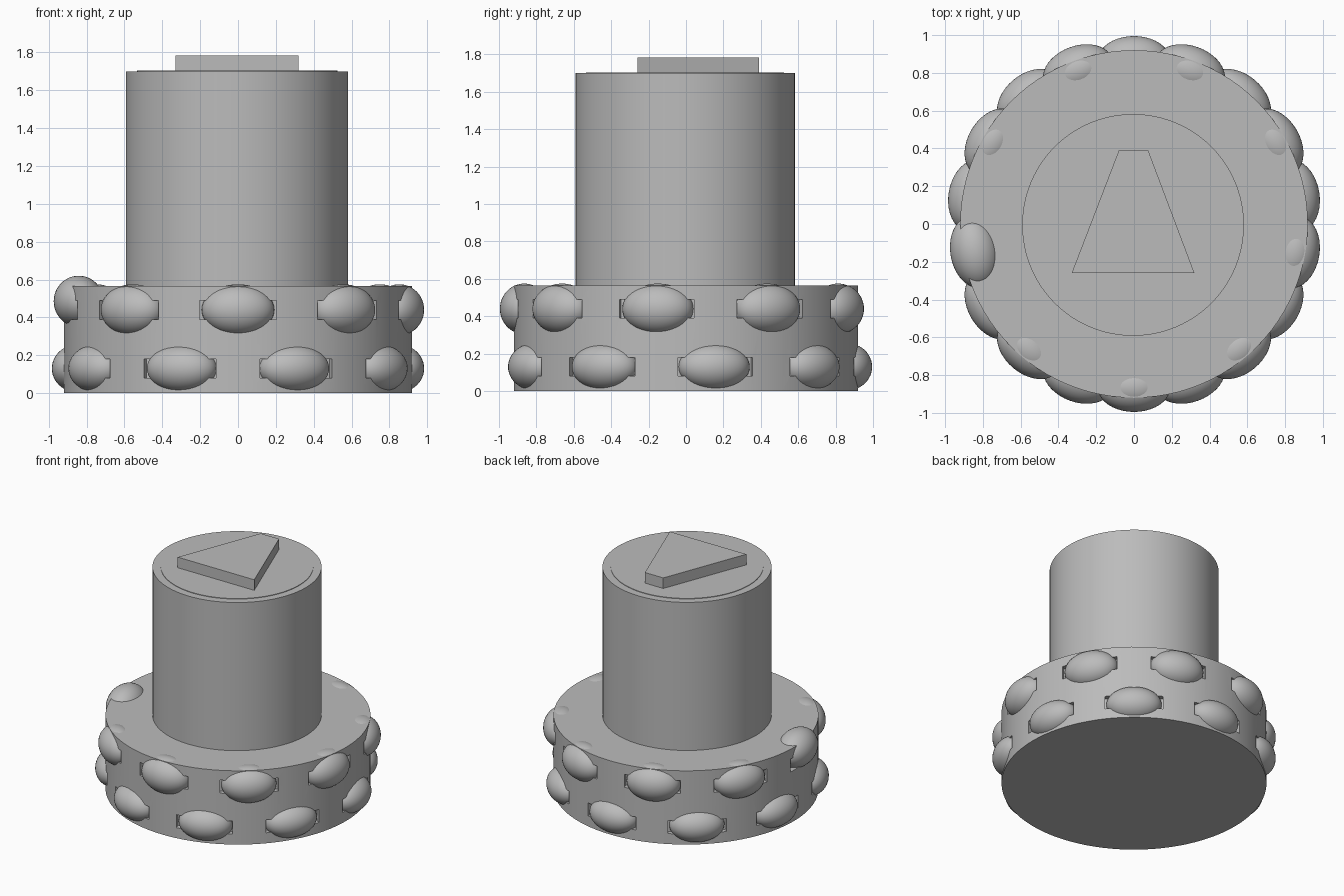
import bpy, bmesh, math
from mathutils import Matrix, Vector

if "Cube" in bpy.data.objects:
    bpy.data.objects.remove(bpy.data.objects["Cube"], do_unlink=True)

grey = bpy.data.materials.new("plain grey")
grey.use_nodes = True
colour = (0.5, 0.5, 0.5, 1)
grey.diffuse_color = colour
grey.node_tree.nodes["Principled BSDF"].inputs["Base Color"].default_value = colour


def make(name, bm):
    """Turn a bmesh into a grey object."""
    bmesh.ops.recalc_face_normals(bm, faces=bm.faces)
    mesh = bpy.data.meshes.new(name)
    bm.to_mesh(mesh)
    bm.free()
    mesh.materials.append(grey)
    obj = bpy.data.objects.new(name, mesh)
    bpy.context.collection.objects.link(obj)
    return obj


def activate(obj):
    bpy.ops.object.select_all(action='DESELECT')
    obj.select_set(True)
    bpy.context.view_layer.objects.active = obj


def smooth(obj):
    activate(obj)
    bpy.ops.object.shade_smooth_by_angle(angle=math.radians(35))


def disc(name, radius, bottom, top, offset=0.0):
    bm = bmesh.new()
    place = Matrix.Translation((offset, offset, (bottom + top) / 2))
    bmesh.ops.create_cone(bm, cap_ends=True, segments=96, radius1=radius,
                          radius2=radius, depth=top - bottom, matrix=place)
    return make(name, bm)


# Stud positions: two staggered rings, angle measured from the front
UPPER, LOWER, COUNT = 0.44, 0.13, 9
STEP = 2 * math.pi / COUNT
seats = [(i * STEP, UPPER, 0.135) for i in range(COUNT)]
seats += [((i + 0.5) * STEP, LOWER, 0.125) for i in range(COUNT)]


def seat_matrix(angle, radius, z):
    return Matrix.Rotation(angle, 4, 'Z') @ Matrix.Translation((0, -radius, z))


# Wide base with shallow slots at the stud ends
base = disc("base", 0.92, 0, 0.565)
bm = bmesh.new()
for angle, z, _ in seats:
    slot = seat_matrix(angle, 0.94, z) @ Matrix.Diagonal((0.405, 0.16, 0.1, 1))
    bmesh.ops.create_cube(bm, size=1, matrix=slot)
cutter = make("slot_cutter", bm)
cutter.hide_render = True
activate(base)
cut = base.modifiers.new("slots", 'BOOLEAN')
cut.object = cutter
cut.operation = 'DIFFERENCE'
cut.solver = 'EXACT'
bpy.ops.object.modifier_apply(modifier=cut.name)
bpy.data.objects.remove(cutter, do_unlink=True)
smooth(base)

# Oval studs; one on the right side sits loose and higher
for number, (angle, z, half_height) in enumerate(seats):
    loose = number == COUNT - 2
    bm = bmesh.new()
    place = seat_matrix(angle, 0.855 if loose else 0.865, z + (0.045 if loose else 0))
    bmesh.ops.create_uvsphere(bm, u_segments=40, v_segments=24, radius=1,
                              matrix=place @ Matrix.Diagonal((0.192, 0.13, half_height, 1)))
    smooth(make("stud_%d" % (number + 1), bm))

# Tall central column with a thin cap
smooth(disc("column", 0.587, 0.55, 1.7, -0.005))
smooth(disc("column_cap", 0.53, 1.69, 1.704, -0.005))

# Raised tapered pointer on top
bm = bmesh.new()
outline = [(-0.33, -0.26), (0.32, -0.26), (0.075, 0.39), (-0.08, 0.39)]
face = bm.faces.new([bm.verts.new((x, y, 1.69)) for x, y in outline])
raised = bmesh.ops.extrude_face_region(bm, geom=[face])["geom"]
bmesh.ops.translate(bm, vec=Vector((0, 0, 0.095)),
                    verts=[v for v in raised if isinstance(v, bmesh.types.BMVert)])
make("pointer", bm)
